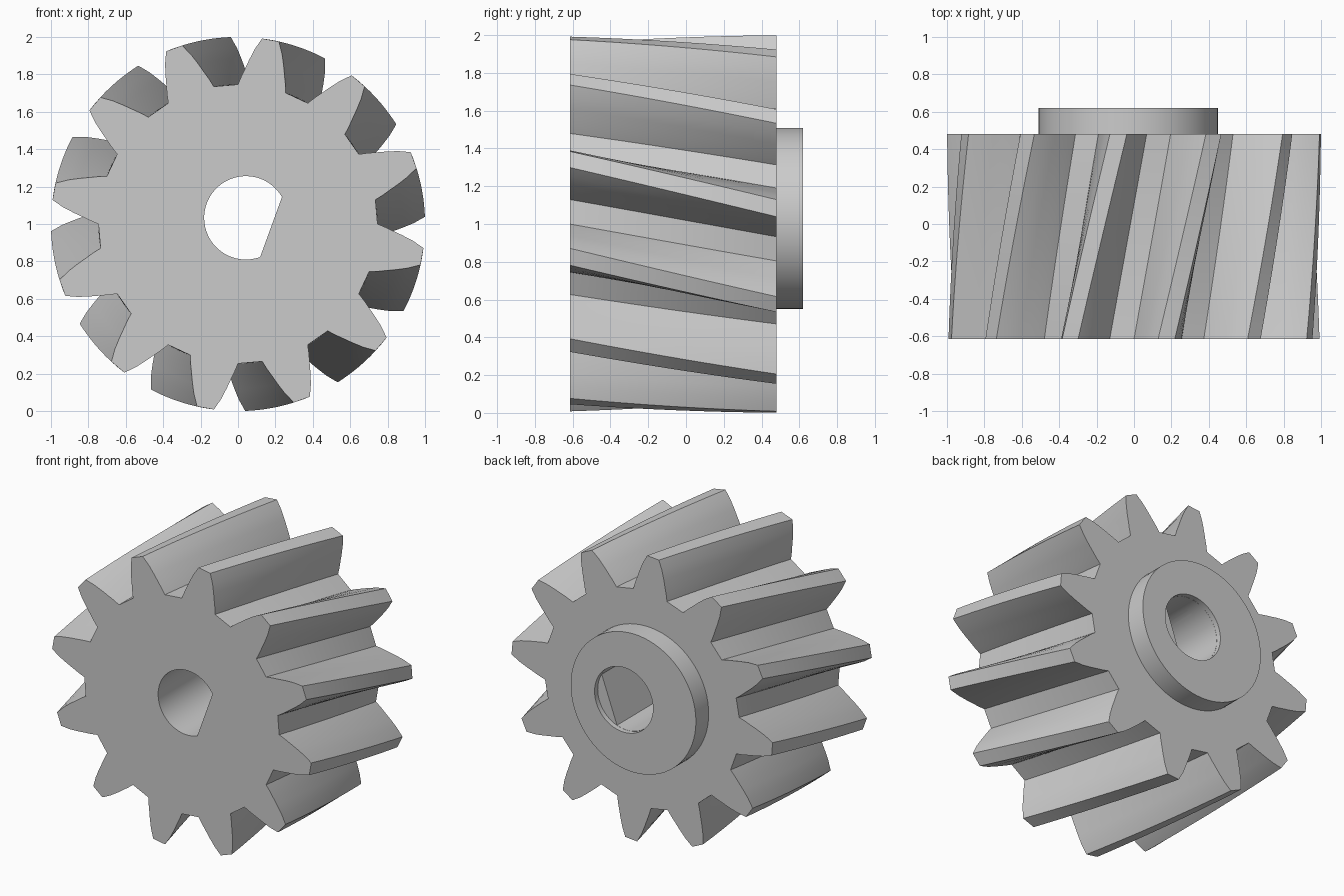
import bpy, bmesh
from math import cos, sin, radians

cube = bpy.data.objects.get("Cube")
if cube:
    bpy.data.objects.remove(cube, do_unlink=True)

TEETH = 12
FRONT, BACK, HUB_END = -0.615, 0.48, 0.62
TWIST = radians(-15.2)
BORE = (0.042, 1.033)
BORE_R = 0.223

steel = bpy.data.materials.new("grey steel")
steel.use_nodes = True
grey = (0.6, 0.6, 0.6, 1)
steel.diffuse_color = grey
steel.node_tree.nodes["Principled BSDF"].inputs["Base Color"].default_value = grey


def sweep(name, profile, y0, y1, centre, twist=0.0, steps=1):
    """Sweep a closed profile along y, turning it by twist about centre."""
    bm = bmesh.new()
    rings = []
    for i in range(steps + 1):
        t = i / steps
        c, s = cos(twist * t), sin(twist * t)
        rings.append([bm.verts.new((centre[0] + u * c - v * s, y0 + (y1 - y0) * t,
                                    centre[1] + u * s + v * c)) for u, v in profile])
    n = len(profile)
    for a, b in zip(rings, rings[1:]):
        for k in range(n):
            m = (k + 1) % n
            bm.faces.new((a[k], a[m], b[m], b[k]))
    bm.faces.new(rings[0])
    bm.faces.new(rings[-1])
    bmesh.ops.recalc_face_normals(bm, faces=bm.faces)
    mesh = bpy.data.meshes.new(name)
    bm.to_mesh(mesh)
    bm.free()
    mesh.materials.append(steel)
    obj = bpy.data.objects.new(name, mesh)
    bpy.context.collection.objects.link(obj)
    return obj


def arc(radius, start, end, count):
    """Points along an arc, angles in degrees."""
    angles = [radians(start + (end - start) * i / count) for i in range(count + 1)]
    return [(radius * cos(a), radius * sin(a)) for a in angles]


# Tooth outline: radius and half width in degrees, mirrored about its centre
flank = [(0.746, 10), (0.79, 8.7), (0.835, 7.3), (0.88, 6.1), (0.94, 4.5), (1.0, 2.6)]
tooth = [(r, -a) for r, a in flank] + [(r, a) for r, a in reversed(flank)]
gear_profile = []
for k in range(TEETH):
    mid = 80 + k * 360 / TEETH
    gear_profile += [(r * cos(radians(mid + a)), r * sin(radians(mid + a))) for r, a in tooth]

# Toothed body and the off-centre hub behind it
gear = sweep("helical_gear", gear_profile, FRONT, BACK, (0, 1), TWIST, 16)
hub = sweep("rear_hub", arc(0.479, 0, 360, 72)[:-1], BACK, HUB_END, (-0.031, 1.03))

# Shaft hole: D-shaped through the part, round at the rear mouth
d_cutter = sweep("shaft_cutter", arc(BORE_R, 30, 290, 48), FRONT - 0.1, HUB_END + 0.1, BORE)
mouth_cutter = sweep("mouth_cutter", arc(BORE_R + 0.001, 0, 360, 72)[:-1],
                     HUB_END - 0.035, HUB_END + 0.1, BORE)


def cut(obj, cutter):
    mod = obj.modifiers.new("bore", 'BOOLEAN')
    mod.operation = 'DIFFERENCE'
    mod.solver = 'EXACT'
    mod.object = cutter
    bpy.context.view_layer.objects.active = obj
    bpy.ops.object.modifier_apply(modifier=mod.name)


cut(gear, d_cutter)
cut(hub, d_cutter)
cut(hub, mouth_cutter)
for cutter in (d_cutter, mouth_cutter):
    bpy.data.objects.remove(cutter, do_unlink=True)

# Smooth flanks and walls, crisp edges
for obj in (gear, hub):
    bpy.ops.object.select_all(action='DESELECT')
    obj.select_set(True)
    bpy.context.view_layer.objects.active = obj
    bpy.ops.object.shade_smooth_by_angle(angle=radians(30))
